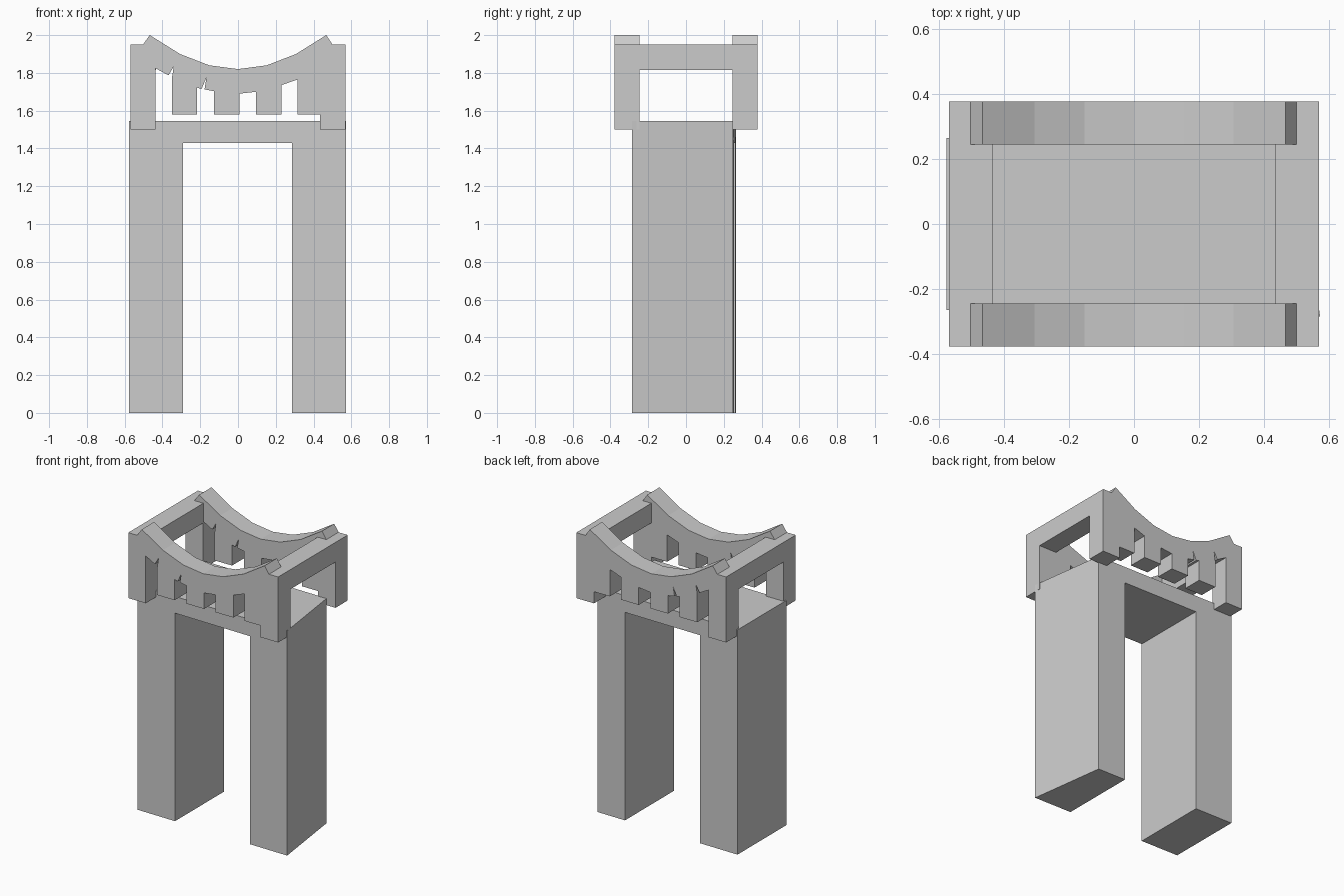
import bpy, bmesh

if "Cube" in bpy.data.objects:
    bpy.data.objects.remove(bpy.data.objects["Cube"])


def extrude_profile(name, profile, y_front, y_back):
    """Extrude an x/z outline along y; the y limits are functions of x."""
    bm = bmesh.new()
    face = bm.faces.new([bm.verts.new((x, y_front(x), z)) for x, z in profile])
    ext = bmesh.ops.extrude_face_region(bm, geom=[face])
    for v in ext["geom"]:
        if isinstance(v, bmesh.types.BMVert):
            v.co.y = y_back(v.co.x)
    bmesh.ops.recalc_face_normals(bm, faces=bm.faces)
    mesh = bpy.data.meshes.new(name)
    bm.to_mesh(mesh)
    bm.free()
    obj = bpy.data.objects.new(name, mesh)
    bpy.context.collection.objects.link(obj)
    return obj


# Two legs and lintel as one slightly crooked arch
arch = [(-.577, 0), (-.29, 0), (-.29, 1.43), (.287, 1.43), (.287, 0),
        (.573, 0), (.573, 1.545), (-.577, 1.545)]
legs = extrude_profile("legs_and_lintel", arch,
                       lambda x: -.275 - .017 * x, lambda x: .257 - .013 * x)
# Back right corner is pulled inwards
for v in legs.data.vertices:
    if v.co.x > .5 and v.co.y > 0:
        v.co.x = .5

# Side panels: curved crest on top, irregular battlement notches below
curve = [(.467, 2.0), (.307, 1.9), (.152, 1.84)]
crest = ([(-.57, 1.95), (-.503, 1.95)] + [(-x, z) for x, z in curve]
         + [(0, 1.82)] + [(x, z) for x, z in reversed(curve)]
         + [(.5, 1.95), (.57, 1.95)])
notches = [(.57, 1.5), (.435, 1.5), (.435, 1.58), (.315, 1.58), (.315, 1.765),
           (.23, 1.735), (.23, 1.58), (.095, 1.58), (.095, 1.70),
           (.007, 1.69), (.007, 1.58), (-.127, 1.58), (-.127, 1.703),
           (-.177, 1.713), (-.167, 1.775), (-.193, 1.715), (-.217, 1.722),
           (-.217, 1.58), (-.35, 1.58), (-.35, 1.77), (-.34, 1.835),
           (-.368, 1.787), (-.437, 1.825), (-.437, 1.5), (-.57, 1.5)]
for name, y0, y1 in (("front_panel", -.378, -.245), ("back_panel", .245, .378)):
    extrude_profile(name, crest + notches, lambda x: y0, lambda x: y1)

# Rails joining the panels at each end
for name, x0, x1 in (("left_rail", -.57, -.435), ("right_rail", .435, .57)):
    extrude_profile(name, [(x0, 1.815), (x1, 1.815), (x1, 1.95), (x0, 1.95)],
                    lambda x: -.245, lambda x: .245)
